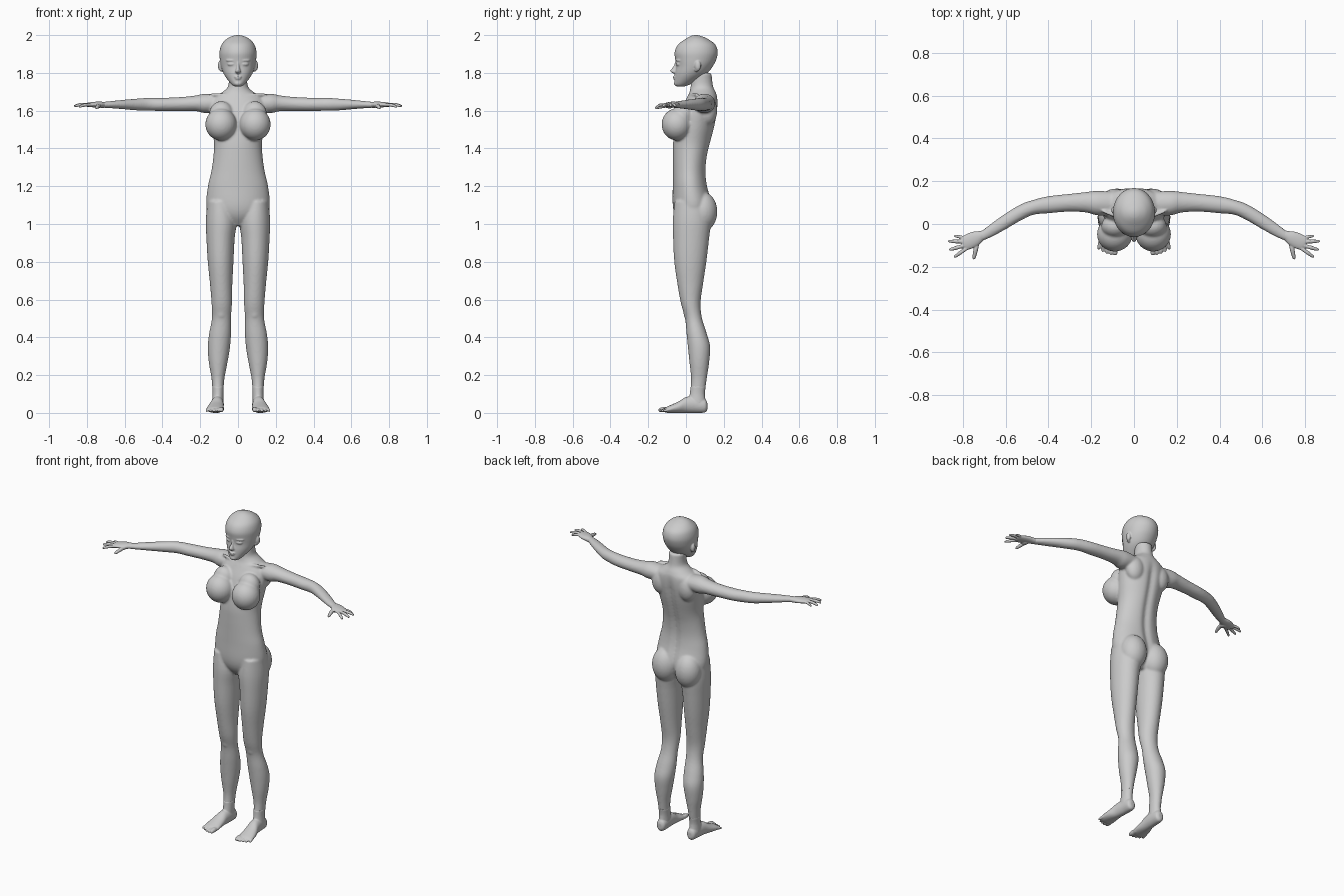
import bpy, bmesh, math
from mathutils import Vector, Matrix

X, Y, Z = Vector((1, 0, 0)), Vector((0, 1, 0)), Vector((0, 0, 1))


def spline(rows, k=4):
    """Catmull-Rom refinement of rows of numbers."""
    out = []
    for i in range(len(rows) - 1):
        a, b, c, d = (rows[min(max(j, 0), len(rows) - 1)] for j in range(i - 1, i + 3))
        for s in range(k):
            t = s / k
            out.append([q + .5 * t * (r - p + t * (2 * p - 5 * q + 4 * r - w + t * (3 * (q - r) + w - p)))
                        for p, q, r, w in zip(a, b, c, d)])
    return out + [list(rows[-1])]


def loft(bm, rows, u, v, side=1, n=32, shape=None):
    """Closed skin over elliptical rings; a row is x, y, z, radius along u, radius along v."""
    rings = []
    for x, y, z, ru, rv in spline(rows):
        ring = []
        for i in range(n):
            a = 2 * math.pi * i / n
            p = Vector((x, y, z)) + u * (max(ru, .001) * math.cos(a)) + v * (max(rv, .001) * math.sin(a))
            if shape:
                p = shape(p, math.sin(a))
            p.x *= side
            ring.append(bm.verts.new(p))
        rings.append(ring)
    for a, b in zip(rings, rings[1:]):
        for i in range(n):
            j = (i + 1) % n
            bm.faces.new((a[i], a[j], b[j], b[i]))
    bm.faces.new(rings[0])
    bm.faces.new(rings[-1])


def upright(rows):
    """z, x min, x max, y min, y max -> loft rows with horizontal rings."""
    return [((a + b) / 2, (f + k) / 2, z, (b - a) / 2, (k - f) / 2) for z, a, b, f, k in rows]


def blob(bm, centre, radii, side=1, tilt=0):
    m = Matrix.Translation((centre[0] * side, centre[1], centre[2])) @ Matrix.Rotation(tilt * side, 4, 'Z')
    bmesh.ops.create_uvsphere(bm, u_segments=28, v_segments=18, radius=1,
                              matrix=m @ Matrix.Diagonal((*radii, 1)))


def digit(bm, start, end, r, side, bend=.004):
    a, b = Vector(start), Vector(end)
    d = (b - a).normalized()
    u = d.cross(Z).normalized()
    v = u.cross(d)
    rows = []
    for t, s in ((0, 1), (.35, 1), (.5, 1.06), (.75, .9), (.94, .7), (1, .15)):
        p = a.lerp(b, t) + Z * bend * math.sin(math.pi * t)
        rows.append((*p, r * s, r * s))
    loft(bm, rows, u, v, side, 12)


def finish(bm, name, voxel, passes):
    """Fuse the overlapping volumes into one smooth skin."""
    bmesh.ops.recalc_face_normals(bm, faces=bm.faces)
    me = bpy.data.meshes.new(name)
    bm.to_mesh(me)
    bm.free()
    ob = bpy.data.objects.new(name, me)
    bpy.context.collection.objects.link(ob)
    rm = ob.modifiers.new("fuse", 'REMESH')
    rm.mode = 'VOXEL'
    rm.voxel_size = voxel
    rm.use_smooth_shade = True
    sm = ob.modifiers.new("soften", 'SMOOTH')
    sm.factor = .5
    sm.iterations = passes
    for p in me.polygons:
        p.use_smooth = True


# Torso and neck, with a groove along the spine
def spine(p, back):
    if back > 0:
        p.y -= .013 * back * math.exp(-(p.x / .022) ** 2) * min(1, max(0, (1.68 - p.z) / .1))
    return p


body = bmesh.new()
torso = [(.99, .05, -.02, .09), (1.04, .14, -.055, .125), (1.1, .168, -.07, .14), (1.2, .159, -.07, .115),
         (1.28, .141, -.07, .107), (1.36, .13, -.07, .115), (1.43, .127, -.068, .132), (1.52, .14, -.055, .155),
         (1.6, .15, -.03, .168), (1.66, .14, .0, .168), (1.695, .088, .018, .158), (1.73, .052, .025, .143),
         (1.8, .049, .03, .135)]
loft(body, upright([(z, -w, w, f, b) for z, w, f, b in torso]), X, Y, 1, 64, spine)

leg = [(1.12, .03, .162, -.06, .12), (1.02, .008, .17, -.07, .132), (.92, .018, .167, -.068, .122),
       (.8, .024, .16, -.062, .108), (.68, .03, .148, -.045, .09), (.58, .032, .14, -.027, .077),
       (.5, .037, .138, -.005, .085), (.42, .037, .153, .003, .11), (.35, .042, .16, .01, .128),
       (.27, .055, .155, .018, .123), (.18, .072, .14, .027, .11), (.1, .077, .135, .022, .1),
       (.05, .077, .138, .02, .104), (.03, .085, .13, .04, .1)]
arm = [(.08, .04, .15, 1.6, 1.68), (.17, .04, .155, 1.587, 1.69), (.22, .053, .15, 1.597, 1.681),
       (.3, .058, .141, 1.598, 1.672), (.4, .05, .13, 1.598, 1.668), (.47, .043, .113, 1.6, 1.668),
       (.53, .016, .092, 1.601, 1.664), (.6, -.025, .05, 1.607, 1.658), (.66, -.058, .008, 1.612, 1.652),
       (.71, -.08, -.03, 1.615, 1.647), (.74, -.09, -.05, 1.62, 1.642)]
for s in (1, -1):
    loft(body, upright(leg), X, Y, s)
    loft(body, [(x, (a + b) / 2, (c + d) / 2, (b - a) / 2, (d - c) / 2) for x, a, b, c, d in arm], Y, Z, s)
    # Chest, seat and shoulder blade masses
    blob(body, (.09, -.048, 1.527), (.083, .081, .085), s)
    blob(body, (.088, -.01, 1.58), (.065, .055, .07), s)
    blob(body, (.08, .088, 1.065), (.08, .078, .105), s)
    blob(body, (.09, .115, 1.6), (.06, .05, .08), s)
    # Collar bone and kneecap
    digit(body, (.012, .015, 1.672), (.15, .06, 1.686), .009, s)
    blob(body, (.088, .015, .525), (.028, .028, .035), s)
finish(body, "body", .0065, 5)

# Head with face features
head = bmesh.new()
skull = [(1.727, .015, -.045, -.015), (1.738, .033, -.06, .02), (1.77, .06, -.06, .075), (1.8, .078, -.058, .115),
         (1.835, .09, -.053, .142), (1.87, .096, -.057, .16), (1.91, .098, -.06, .168), (1.95, .087, -.042, .155),
         (1.98, .06, -.002, .115), (1.995, .03, .025, .08), (2.0, .008, .045, .06)]
loft(head, upright([(z, -w, w, f, b) for z, w, f, b in skull]), X, Y, 1, 48)
loft(head, upright([(1.795, -.006, .006, -.065, -.04), (1.803, -.015, .015, -.078, -.04),
                    (1.812, -.013, .013, -.084, -.04), (1.835, -.008, .008, -.066, -.035),
                    (1.862, -.006, .006, -.056, -.035)]), X, Y, 1, 20)
blob(head, (0, -.058, 1.779), (.02, .011, .0055))
blob(head, (0, -.057, 1.77), (.017, .011, .006))
blob(head, (0, -.048, 1.744), (.022, .016, .014))
for s in (1, -1):
    blob(head, (.037, -.042, 1.846), (.02, .009, .009), s, .35)
    blob(head, (.04, -.041, 1.866), (.026, .01, .006), s, .4)
    blob(head, (.093, .062, 1.838), (.013, .017, .028), s, -.3)
    blob(head, (.086, .056, 1.818), (.011, .011, .013), s)
finish(head, "head", .004, 3)

# Hands: palm, four fingers and thumb
ahead = Vector((.1, -.05, 0)).normalized()
across = ahead.cross(Z)
palm = [(.695, -.047, 1.631, .02, .015), (.715, -.055, 1.631, .024, .016), (.74, -.067, 1.632, .034, .016),
        (.77, -.081, 1.632, .036, .014), (.795, -.092, 1.631, .032, .011), (.803, -.096, 1.631, .02, .006)]
fingers = [((.78, -.112, 1.631), (.842, -.156, 1.62), .0085), ((.79, -.1, 1.632), (.865, -.121, 1.624), .0088),
           ((.792, -.083, 1.632), (.87, -.08, 1.624), .0085), ((.782, -.066, 1.631), (.842, -.055, 1.622), .0075),
           ((.73, -.075, 1.628), (.75, -.165, 1.613), .0105)]
for s, name in ((1, "left_hand"), (-1, "right_hand")):
    hand = bmesh.new()
    loft(hand, palm, across, Z, s)
    for a, b, r in fingers:
        digit(hand, a, b, r, s)
    blob(hand, (.742, -.088, 1.626), (.018, .026, .014), s)
    finish(hand, name, .003, 2)

# Feet: sole and instep, with five toes
sole = [(.106, .113, .035, .012, .018), (.106, .1, .038, .028, .036), (.107, .05, .044, .032, .044),
        (.111, 0, .042, .035, .042), (.117, -.04, .03, .042, .03), (.12, -.08, .021, .047, .021),
        (.12, -.105, .016, .044, .015), (.12, -.115, .014, .036, .008)]
for s, name in ((1, "left_foot"), (-1, "right_foot")):
    foot = bmesh.new()
    loft(foot, sole, X, Z, s)
    loft(foot, upright([(.14, .075, .137, .024, .105), (.1, .077, .135, .02, .1), (.05, .078, .138, .01, .105),
                        (.03, .08, .135, .01, .1)]), X, Y, s)
    for i, tip in enumerate((-.146, -.145, -.139, -.131, -.12)):
        x = .09 + .0175 * i
        r = .0135 if i == 0 else .0105 - .0007 * i
        digit(foot, (x, -.085, .017), (x + .002 * (i - 1), tip, r + .001), r, s, .002)
    finish(foot, name, .004, 2)
